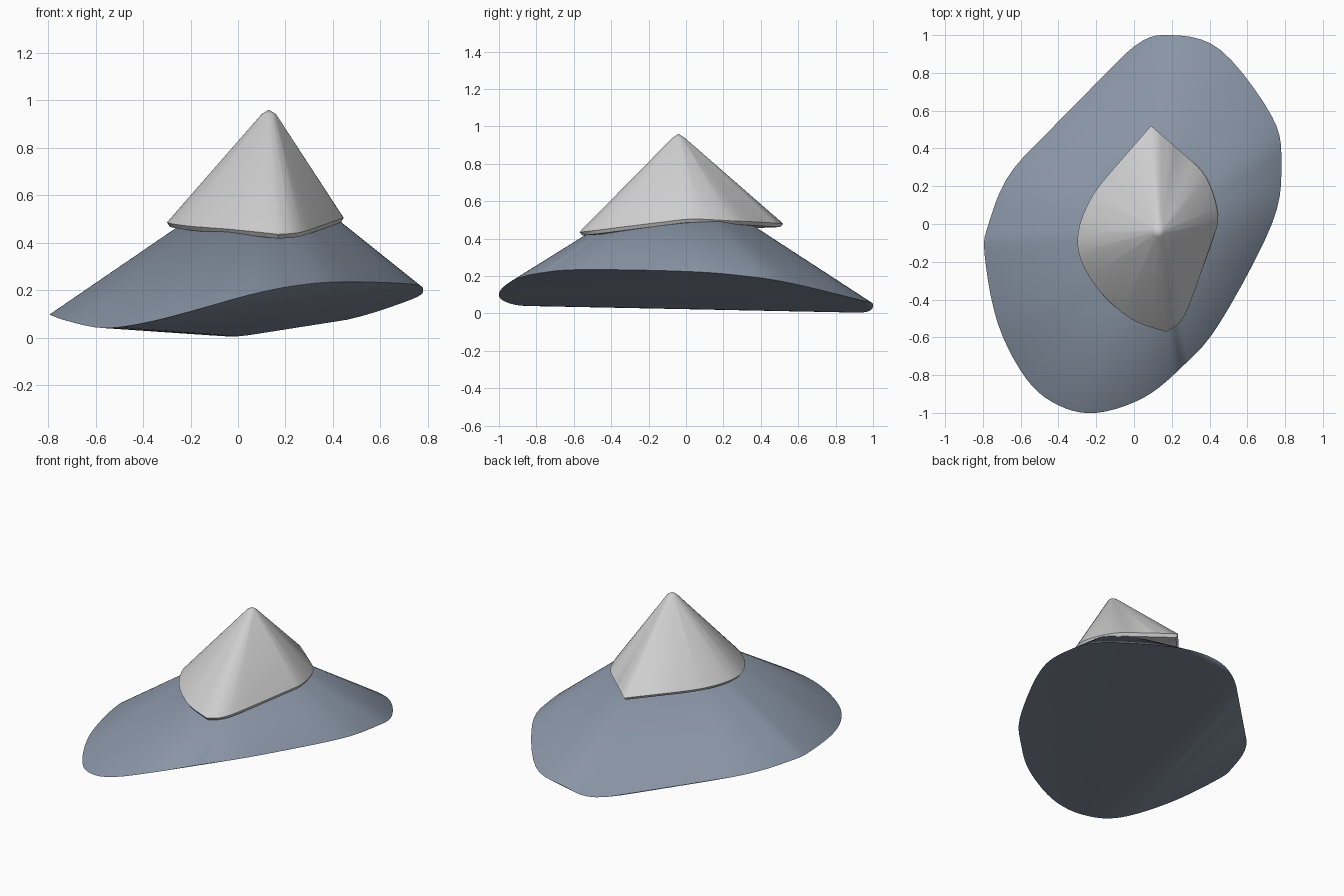
import bpy
import bmesh
import math
from mathutils import Vector

default_cube = bpy.data.objects.get("Cube")
if default_cube:
    bpy.data.objects.remove(default_cube, do_unlink=True)


def make_material(name, colour):
    material = bpy.data.materials.new(name)
    material.use_nodes = True
    material.diffuse_color = colour
    shader = material.node_tree.nodes["Principled BSDF"]
    shader.inputs["Base Color"].default_value = colour
    shader.inputs["Roughness"].default_value = 0.8
    return material


def smooth_loop(points, steps):
    """Closed Catmull-Rom loop; a doubled point makes a tight corner."""
    points = [Vector(point) for point in points]
    count = len(points)
    loop = []
    for i in range(count):
        before, start, end, after = (points[(i + k) % count] for k in (-1, 0, 1, 2))
        if (end - start).length == 0:
            continue
        for step in range(steps):
            t = step / steps
            loop.append(start + 0.5 * t * (
                (end - before)
                + t * (2 * before - 5 * start + 4 * end - after)
                + t * t * (3 * (start - end) + after - before)))
    return loop


def rounded_tip(tip, radius, drop, sides=16):
    """Small ring just under the tip, so that the peak is blunt."""
    tip = Vector(tip)
    ring = [tip + Vector((radius * math.cos(a), radius * math.sin(a), -drop))
            for a in (math.tau * i / sides for i in range(sides))]
    return ring + [tip]


def make_hull(name, points, material, angle):
    bm = bmesh.new()
    for point in points:
        bm.verts.new(point)
    hull = bmesh.ops.convex_hull(bm, input=bm.verts)
    spare = {v for v in hull["geom_interior"] + hull["geom_unused"]
             if isinstance(v, bmesh.types.BMVert)}
    bmesh.ops.delete(bm, geom=list(spare), context="VERTS")
    bmesh.ops.recalc_face_normals(bm, faces=bm.faces)
    mesh = bpy.data.meshes.new(name)
    bm.to_mesh(mesh)
    bm.free()
    mesh.materials.append(material)
    part = bpy.data.objects.new(name, mesh)
    bpy.context.collection.objects.link(part)
    bpy.ops.object.select_all(action="DESELECT")
    part.select_set(True)
    bpy.context.view_layer.objects.active = part
    bpy.ops.object.shade_smooth_by_angle(angle=math.radians(angle))
    return part


rock = make_material("slate blue rock", (0.25, 0.30, 0.38, 1))
snow = make_material("pale grey snow", (0.62, 0.62, 0.62, 1))

# Mountain: a wide tilted rim drawn up to a point hidden under the snow
mountain_rim = smooth_loop([
    (.78, .32, .2), (.73, .57, .16), (.46, .92, .075), (.2, 1, .05),
    (0, .94, .005), (-.3, .63, .03), (-.64, .29, .08), (-.77, .0, .095),
    (-.79, -.17, .095), (-.72, -.53, .07), (-.57, -.82, .04),
    (-.4, -.96, .06), (-.2, -1, .11), (.05, -.92, .18), (.25, -.76, .22),
    (.45, -.53, .235), (.73, 0, .225)], 5)
make_hull("mountain", mountain_rim + [Vector((.13, -.04, .73))], rock, 25)

# Snow cap: a pointed rim with a thin lip and a blunt peak
snow_rim = smooth_loop([
    (.09, .52, .48), (.09, .52, .48), (.25, .38, .49), (.38, .25, .495),
    (.445, .04, .505), (.4, -.12, .49), (.27, -.48, .445),
    (.17, -.57, .435), (.17, -.57, .435), (-.02, -.5, .455),
    (-.21, -.32, .47), (-.3, -.1, .485), (-.22, .15, .485), (0, .41, .48)], 5)
peak = Vector((.13, -.04, .96))
lip = [point.lerp(Vector((peak.x, peak.y, point.z)), .03) - Vector((0, 0, .018))
       for point in snow_rim]
make_hull("snow_cap", snow_rim + lip + rounded_tip(peak, .03, .018), snow, 30)
